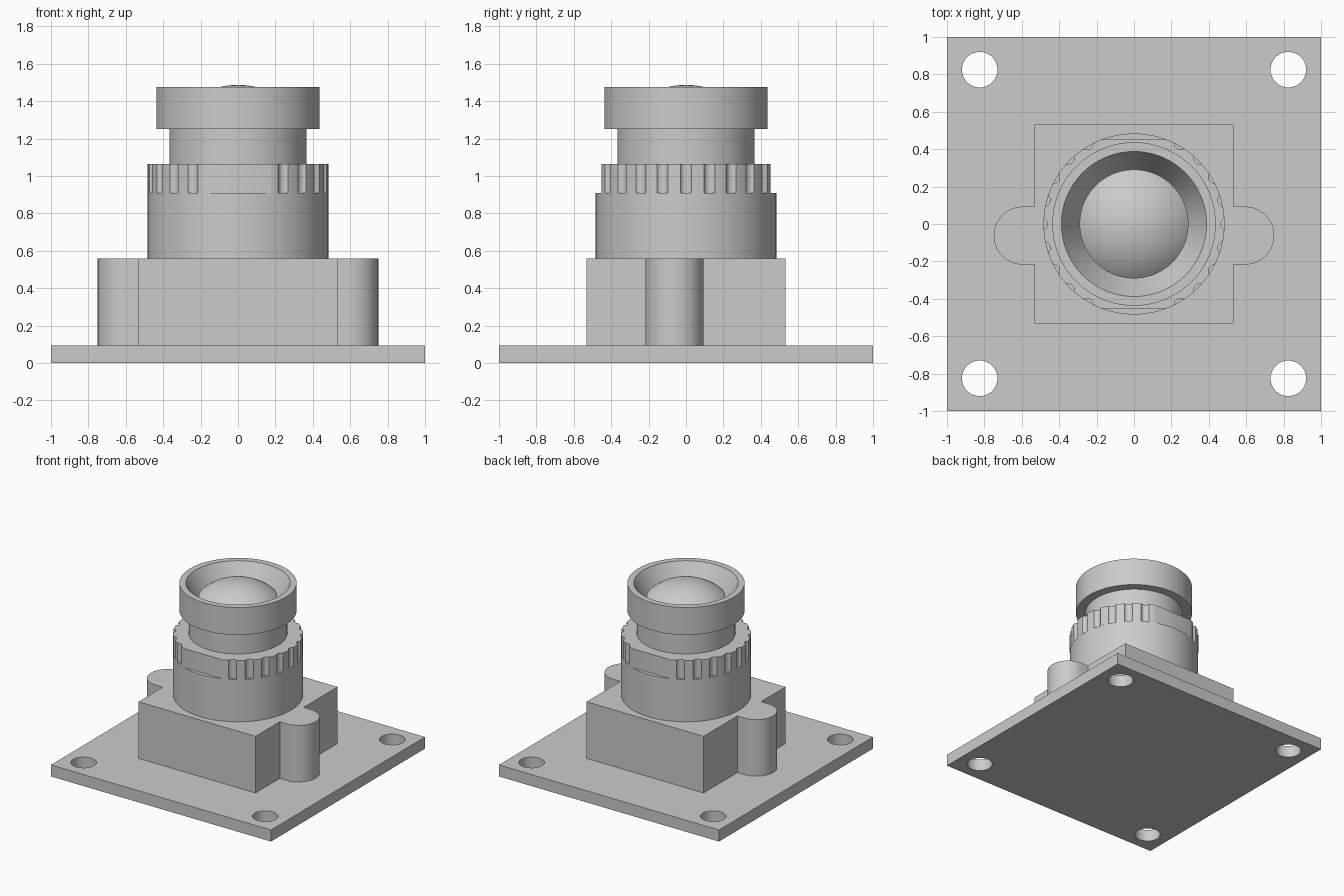
import bpy, bmesh, math
from mathutils import Vector

cube = bpy.data.objects.get("Cube")
if cube:
    bpy.data.objects.remove(cube, do_unlink=True)

grey = bpy.data.materials.new("plain grey")
grey.use_nodes = True
grey.diffuse_color = (0.6, 0.6, 0.6, 1)
grey.node_tree.nodes["Principled BSDF"].inputs["Base Color"].default_value = (0.6, 0.6, 0.6, 1)


def finish(name, bm):
    """Turn a bmesh into a named object with sharp-edged smooth shading."""
    bmesh.ops.recalc_face_normals(bm, faces=bm.faces)
    mesh = bpy.data.meshes.new(name)
    bm.to_mesh(mesh)
    bm.free()
    mesh.materials.append(grey)
    obj = bpy.data.objects.new(name, mesh)
    bpy.context.collection.objects.link(obj)
    shade(obj)
    return obj


def shade(obj):
    obj.data.shade_smooth()
    obj.data.set_sharp_from_angle(angle=math.radians(25))


def prism(name, outline, z0, z1):
    """Extrude a flat outline upwards."""
    bm = bmesh.new()
    face = bm.faces.new([bm.verts.new((x, y, z0)) for x, y in outline])
    top = bmesh.ops.extrude_face_region(bm, geom=[face])["geom"]
    bmesh.ops.translate(bm, vec=(0, 0, z1 - z0),
                        verts=[v for v in top if isinstance(v, bmesh.types.BMVert)])
    return finish(name, bm)


def arc(cx, cy, r, start, end, n):
    angles = [math.radians(start + (end - start) * i / n) for i in range(n + 1)]
    return [(cx + r * math.cos(a), cy + r * math.sin(a)) for a in angles]


def disc(name, r, z0, z1, x=0, y=0, n=96):
    return prism(name, arc(x, y, r, 0, 360, n)[:-1], z0, z1)


def rect(x0, x1, y0, y1):
    return [(x0, y0), (x1, y0), (x1, y1), (x0, y1)]


def lathe(name, profile, n=96):
    """Spin an (r, z) profile about the vertical axis."""
    bm = bmesh.new()
    verts = [bm.verts.new((r, 0, z)) for r, z in profile]
    edges = [bm.edges.new(pair) for pair in zip(verts, verts[1:])]
    bmesh.ops.spin(bm, geom=verts + edges, axis=(0, 0, 1), cent=(0, 0, 0),
                   angle=math.tau, steps=n)
    bmesh.ops.remove_doubles(bm, verts=bm.verts, dist=0.0001)
    return finish(name, bm)


def cut(obj, cutters):
    """Subtract the cutters, bake the result and remove the cutters."""
    for c in cutters:
        c.hide_render = True
        mod = obj.modifiers.new("cut", 'BOOLEAN')
        mod.operation = 'DIFFERENCE'
        mod.solver = 'EXACT'
        mod.object = c
    graph = bpy.context.evaluated_depsgraph_get()
    baked = bpy.data.meshes.new_from_object(obj.evaluated_get(graph))
    obj.modifiers.clear()
    obj.data = baked
    for c in cutters:
        bpy.data.objects.remove(c, do_unlink=True)
    shade(obj)


# Square board with four corner holes
PLATE = 0.095
board = prism("board", rect(-1, 1, -1, 1), 0, PLATE)
cut(board, [disc("hole_cutter", 0.095, -0.1, 0.2, sx * 0.825, sy * 0.825, 48)
            for sx in (-1, 1) for sy in (-1, 1)])

# Mount block with a rounded screw ear on each side
HALF, EAR_X, EAR_Y, EAR_R, BLOCK = 0.532, 0.595, -0.062, 0.155, 0.56
right_ear = [(HALF, EAR_Y - EAR_R)] + arc(EAR_X, EAR_Y, EAR_R, -90, 90, 24) + [(HALF, EAR_Y + EAR_R)]
left_ear = [(-x, y) for x, y in reversed(right_ear)]
outline = ([(-HALF, -HALF), (HALF, -HALF)] + right_ear
           + [(HALF, HALF), (-HALF, HALF)] + left_ear)
prism("mount_block", outline, PLATE, BLOCK)

# Lower barrel
BARREL, RING_Z, RING_TOP = 0.484, 0.908, 1.063
disc("lower_barrel", BARREL, BLOCK, RING_Z)

# Grip ring: scalloped at both sides, flat at front and back
ring = disc("grip_ring", BARREL, RING_Z, RING_TOP, n=144)
cutters = []
for side in (0, 180):
    for step in range(-4, 5):
        a = math.radians(side + step * 15)
        cutters.append(disc("groove_cutter", 0.035, RING_Z - 0.1, RING_TOP + 0.1,
                            0.5 * math.cos(a), 0.5 * math.sin(a), 24))
for y0, y1 in ((-0.6, -0.452), (0.452, 0.6)):
    cutters.append(prism("flat_cutter", rect(-0.3, 0.3, y0, y1), RING_Z - 0.1, RING_TOP + 0.1))
cut(ring, cutters)

# Neck and flared lens hood
HOOD_Z, HOOD_TOP, LENS_R, SEAT = 1.252, 1.477, 0.291, 1.3
disc("neck", 0.367, RING_TOP, HOOD_Z)
lathe("lens_hood", [(0, HOOD_Z), (0.437, HOOD_Z), (0.437, HOOD_TOP),
                    (0.388, HOOD_TOP), (LENS_R, SEAT), (0, SEAT)])

# Domed lens
DOME_R, APEX = 0.43, 1.487
tilt = math.asin(LENS_R / DOME_R)
dome = [(DOME_R * math.sin(tilt * i / 16), APEX - DOME_R * (1 - math.cos(tilt * i / 16)))
        for i in range(16, -1, -1)]
lathe("lens", [(LENS_R, SEAT)] + dome)
